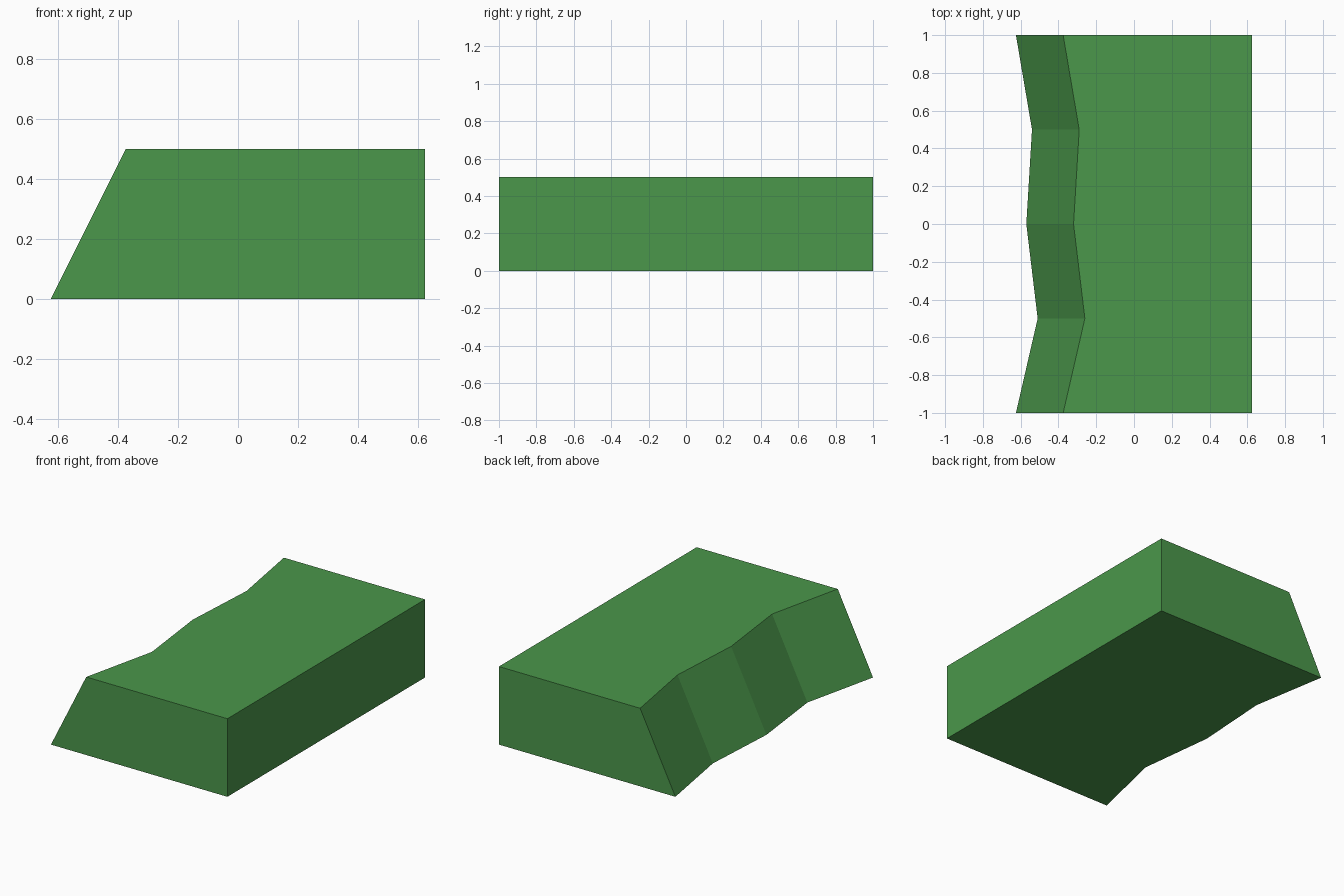
import bpy, bmesh

cube = bpy.data.objects.get("Cube")
if cube:
    bpy.data.objects.remove(cube, do_unlink=True)

# Grass colour
GREEN = (0.07, 0.31, 0.07, 1.0)
grass = bpy.data.materials.new("grass_green")
grass.use_nodes = True
grass.diffuse_color = GREEN
bsdf = next(n for n in grass.node_tree.nodes if n.type == "BSDF_PRINCIPLED")
bsdf.inputs["Base Color"].default_value = GREEN
bsdf.inputs["Roughness"].default_value = 0.9

HEIGHT = 0.5
SLOPE_RUN = 0.25
STRAIGHT_X = 0.625
# Foot of the bank as (x, y), front to back
BANK = [(-0.625, -1), (-0.51, -0.5), (-0.57, 0), (-0.54, 0.5), (-0.625, 1)]


def outline(bm, z, shift):
    """Ring of vertices: the straight side, then the wavy bank."""
    ring = [(STRAIGHT_X, 1), (STRAIGHT_X, -1)] + [(x + shift, y) for x, y in BANK]
    return [bm.verts.new((x, y, z)) for x, y in ring]


# Ground block with a sloping, uneven bank
bm = bmesh.new()
foot = outline(bm, 0, 0)
crest = outline(bm, HEIGHT, SLOPE_RUN)
bm.faces.new(foot)
bm.faces.new(crest)
for i in range(len(foot)):
    j = (i + 1) % len(foot)
    bm.faces.new((foot[i], foot[j], crest[j], crest[i]))
bmesh.ops.recalc_face_normals(bm, faces=bm.faces)

mesh = bpy.data.meshes.new("grass_bank")
bm.to_mesh(mesh)
bm.free()
mesh.materials.append(grass)
bpy.context.collection.objects.link(bpy.data.objects.new("grass_bank", mesh))
